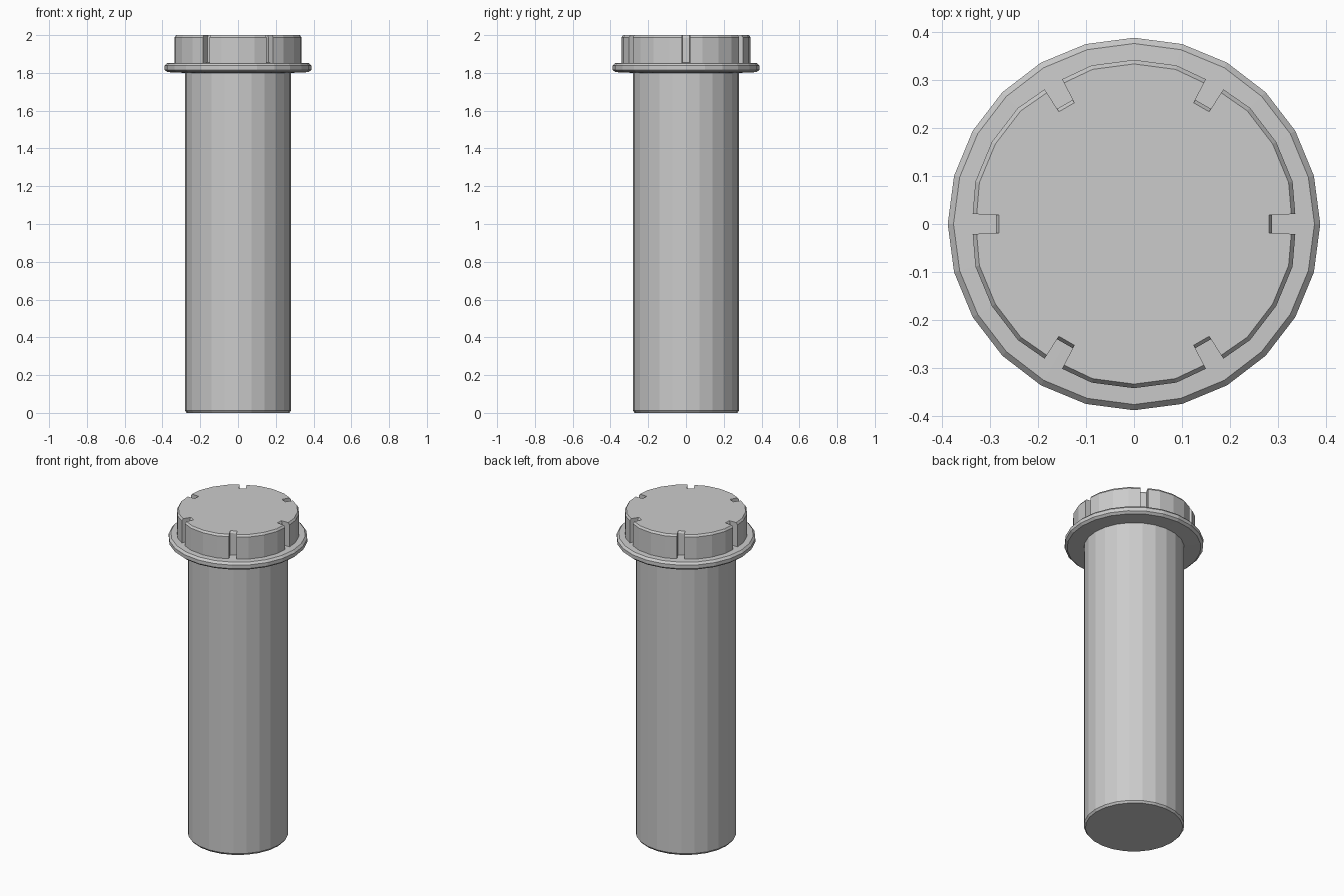
import bpy
import bmesh
from math import cos, sin, pi, radians

if "Cube" in bpy.data.objects:
    bpy.data.objects.remove(bpy.data.objects["Cube"])


def build_loops(name, loops, cap_first=False, cap_last=False):
    """Skin a stack of equal-length point loops into one mesh."""
    bm = bmesh.new()
    rings = [[bm.verts.new(p) for p in loop] for loop in loops]
    n = len(rings[0])
    for low, high in zip(rings, rings[1:]):
        for i in range(n):
            j = (i + 1) % n
            bm.faces.new((low[i], low[j], high[j], high[i]))
    if cap_first:
        bm.faces.new(rings[0][::-1])
    if cap_last:
        bm.faces.new(rings[-1])
    mesh = bpy.data.meshes.new(name)
    bm.to_mesh(mesh)
    bm.free()
    obj = bpy.data.objects.new(name, mesh)
    bpy.context.collection.objects.link(obj)
    return obj


def circle(r, z, sides=24):
    return [(r * cos(2 * pi * i / sides), r * sin(2 * pi * i / sides), z)
            for i in range(sides)]


def notched_outline():
    """Round outline with six square grip notches."""
    pts = []
    for k in range(6):
        a = radians(60 * k)
        for r, t in ((0.336, -0.021), (0.288, -0.019), (0.288, 0.019), (0.336, 0.021)):
            pts.append((r * cos(a) - t * sin(a), r * sin(a) + t * cos(a)))
        for d in (15, 30, 45):
            b = a + radians(d)
            pts.append((0.342 * cos(b), 0.342 * sin(b)))
    return pts


# Shaft with softened bottom edge, flaring into the rounded flange
profile = [(0.272, 0.0), (0.281, 0.012), (0.281, 1.80), (0.374, 1.804),
           (0.388, 1.816), (0.388, 1.838), (0.376, 1.851), (0.27, 1.855)]
build_loops("shaft_and_flange", [circle(r, z) for r, z in profile], cap_first=True)

# Notched cap with a small chamfer at the top
outline = notched_outline()
levels = [(1.0, 1.849), (1.0, 1.988), (0.975, 2.0)]
build_loops("notched_cap",
            [[(x * s, y * s, z) for x, y in outline] for s, z in levels],
            cap_last=True)
